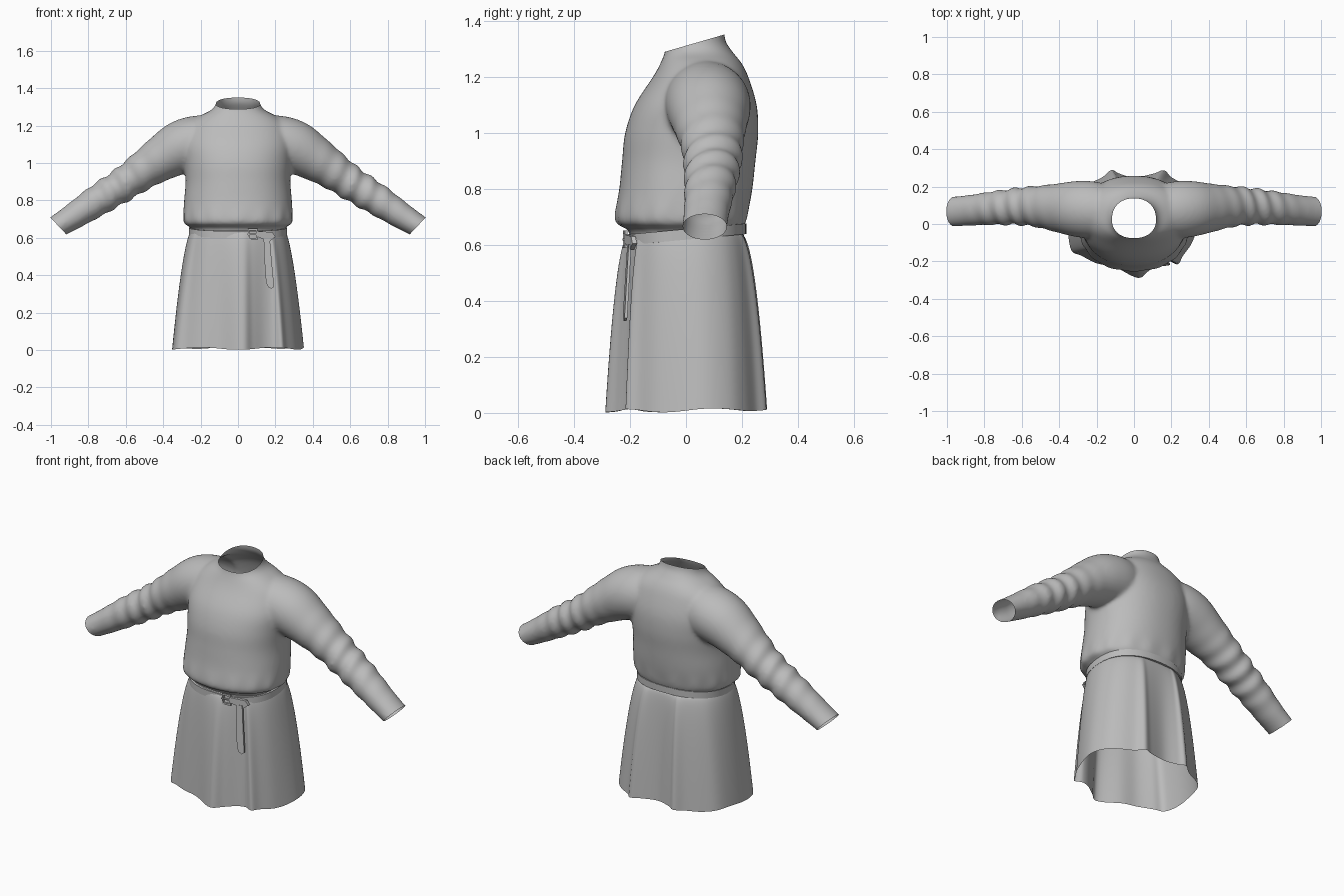
import bpy, bmesh, math
from mathutils import Vector

old = bpy.data.objects.get("Cube")
if old:
    bpy.data.objects.remove(old)

cloth = bpy.data.materials.new("grey_cloth")
cloth.use_nodes = True
cloth.diffuse_color = (0.5, 0.5, 0.5, 1)
cloth.node_tree.nodes["Principled BSDF"].inputs["Base Color"].default_value = (0.5, 0.5, 0.5, 1)


def finish(name, bm, angle=60):
    mesh = bpy.data.meshes.new(name)
    bm.to_mesh(mesh)
    bm.free()
    mesh.materials.append(cloth)
    obj = bpy.data.objects.new(name, mesh)
    bpy.context.collection.objects.link(obj)
    bpy.ops.object.select_all(action='DESELECT')
    obj.select_set(True)
    bpy.context.view_layer.objects.active = obj
    bpy.ops.object.shade_smooth_by_angle(angle=math.radians(angle))
    return obj


def spline(points, steps, closed=False):
    """Smooth curve through points of any dimension."""
    n = len(points)
    pick = (lambda i: points[i % n]) if closed else (lambda i: points[max(0, min(n - 1, i))])
    out = []
    for i in range(n if closed else n - 1):
        for s in range(steps):
            t = s / steps
            out.append([b + t / 2 * (c - a + t * (2 * a - 5 * b + 4 * c - d + t * (3 * (b - c) + d - a)))
                        for a, b, c, d in zip(pick(i - 1), pick(i), pick(i + 1), pick(i + 2))])
    if not closed:
        out.append(list(points[-1]))
    return out


def oval(angle, power=2.35):
    c, s = math.cos(angle), math.sin(angle)
    return (math.copysign(abs(c) ** (2 / power), c), math.copysign(abs(s) ** (2 / power), s))


def loft(bm, rings, caps=False, loop=False):
    rows = [[bm.verts.new(p) for p in ring] for ring in rings]
    faces = []
    for a, b in zip(rows, rows[1:] + rows[:1] if loop else rows[1:]):
        for i in range(len(a)):
            j = (i + 1) % len(a)
            faces.append(bm.faces.new((a[i], a[j], b[j], b[i])))
    if caps:
        faces += [bm.faces.new(rows[0]), bm.faces.new(rows[-1])]
    bmesh.ops.recalc_face_normals(bm, faces=faces)


ANGLES = [math.tau * i / 64 for i in range(64)]

# Torso: height, half width, front y, back y
body = bmesh.new()
torso = [(0.5, 0.24, -0.2, 0.2), (0.64, 0.245, -0.2, 0.2), (0.67, 0.28, -0.24, 0.21),
         (0.7, 0.292, -0.253, 0.22), (0.8, 0.288, -0.238, 0.237), (0.9, 0.28, -0.228, 0.248),
         (1.0, 0.285, -0.217, 0.258), (1.1, 0.29, -0.182, 0.252), (1.2, 0.26, -0.117, 0.222),
         (1.25, 0.205, -0.09, 0.197), (1.29, 0.135, -0.075, 0.165), (1.34, 0.114, -0.072, 0.138),
         (1.45, 0.114, -0.072, 0.138)]
rings = []
for z, w, front, back in spline(torso, 5):
    mid, depth = (front + back) / 2, (back - front) / 2
    rings.append([])
    for a in ANGLES:
        x, y = oval(a, 2.2)
        # Gathers just above the belt
        fold = 1 + 0.012 * math.sin(a * 15) * math.exp(-((z - 0.7) / 0.05) ** 2)
        rings[-1].append((w * x * fold, mid + depth * y * fold, z))
loft(body, rings, caps=True)

# Sleeves: x, height, y, radius across the arm, radius front to back
sleeve = [(0.08, 1.12, 0.07, 0.13, 0.12), (0.2, 1.11, 0.075, 0.145, 0.15), (0.3, 1.085, 0.08, 0.143, 0.15),
          (0.4, 1.03, 0.085, 0.123, 0.132), (0.5, 0.965, 0.092, 0.103, 0.113), (0.6, 0.895, 0.095, 0.091, 0.1),
          (0.75, 0.8, 0.085, 0.083, 0.09), (0.88, 0.715, 0.073, 0.07, 0.082), (0.96, 0.665, 0.067, 0.062, 0.08),
          (1.06, 0.6, 0.062, 0.06, 0.078)]
path = spline(sleeve, 10)
for side in (1, -1):
    rings = []
    for i, (x, z, y, r, depth) in enumerate(path):
        p, q = path[max(0, i - 1)], path[min(len(path) - 1, i + 1)]
        along = Vector((q[0] - p[0], 0, q[1] - p[1])).normalized()
        up = Vector((-along.z, 0, along.x))
        crease = 0.008 * math.exp(-((x - 0.64) / 0.14) ** 2)
        ring = []
        for a in ANGLES:
            k = 1 + crease / r * math.sin(x * 75 + 1.6 * math.sin(a + side) + side)
            p = Vector((x, y, z)) + k * (up * r * math.sin(a) + Vector((0, depth * math.cos(a), 0)))
            ring.append((p.x * side, p.y, p.z))
        rings.append(ring)
    loft(body, rings, caps=True)

# Fuse torso and sleeves into one soft garment
tunic = finish("tunic_top", body)
remesh = tunic.modifiers.new("fuse", 'REMESH')
remesh.mode = 'VOXEL'
remesh.voxel_size = 0.011
soften = tunic.modifiers.new("soften", 'SMOOTH')
soften.factor = 0.5
soften.iterations = 8
bpy.context.view_layer.update()
fused = bpy.data.meshes.new_from_object(tunic.evaluated_get(bpy.context.evaluated_depsgraph_get()))
bpy.data.objects.remove(tunic)

# Cut the neck, cuffs and waist open
cut = bmesh.new()
cut.from_mesh(fused)
bpy.data.meshes.remove(fused)
for point, normal in [((0, -0.07, 1.29), (0, -0.29, 1)), ((0, 0, 0.612), (0, 0, -1)),
                      ((0.96, 0, 0.663), (0.73, 0, -0.69)), ((-0.96, 0, 0.663), (-0.73, 0, -0.69))]:
    bmesh.ops.bisect_plane(cut, geom=cut.verts[:] + cut.edges[:] + cut.faces[:],
                           plane_co=point, plane_no=normal, clear_outer=True)
finish("tunic_top", cut, 80)

# Skirt: pleated hem outline drawn up into the waist
hem = [(0.02, -0.288), (0.08, -0.25), (0.14, -0.212), (0.19, -0.2), (0.235, -0.215), (0.262, -0.17),
       (0.31, -0.1), (0.345, 0), (0.35, 0.08), (0.32, 0.16), (0.27, 0.21), (0.2, 0.25), (0.16, 0.287),
       (0.1, 0.268), (0, 0.25), (-0.08, 0.27), (-0.12, 0.289), (-0.17, 0.25), (-0.25, 0.21), (-0.31, 0.16),
       (-0.34, 0.08), (-0.352, -0.03), (-0.335, -0.14), (-0.28, -0.17), (-0.2, -0.21), (-0.1, -0.232)]
outline = spline(hem, 6, closed=True)
TOP = 0.64
rings = []
for step in range(33):
    f = (step / 32) ** 1.4
    ring = []
    for hx, hy in outline:
        a = math.atan2(hy / 0.27, hx / 0.35)
        wx, wy = oval(a)
        bottom = 0.008 + 0.006 * math.sin(a * 5) + 0.02 * max(0, hy)
        tx, ty = f ** 0.6, f ** 0.45
        ring.append((0.248 * wx * (1 - tx) + hx * tx, 0.2 * wy * (1 - ty) + hy * ty, TOP + (bottom - TOP) * f))
    rings.append(ring)
skirt = bmesh.new()
loft(skirt, rings)
finish("skirt", skirt, 80)

# Belt: thin band, lower at the front
belt = bmesh.new()
rings = []
for grow, low in [(0, -0.02), (0.012, -0.02), (0.012, 0.018), (0, 0.018)]:
    ring = []
    for a in ANGLES:
        x, y = oval(a)
        ring.append(((0.25 + grow) * x, (0.203 + grow) * y, 0.638 + 0.02 * y + low))
    rings.append(ring)
loft(belt, rings, loop=True)
finish("belt", belt, 40)


def plate(name, corners, depth, thick=0.01):
    """Flat piece drawn in x and z, with depth giving its front y."""
    bm = bmesh.new()
    loft(bm, [[(x, depth(x, z) + back, z) for x, z in corners] for back in (0, thick)], caps=True)
    return finish(name, bm, 30)


def belt_front(x, z):
    return -0.222 + 0.9 * max(0, x) ** 2


# Buckle frame, prong and keeper
for name, x0, x1, z0, z1 in [("buckle_left_bar", 0.095, 0.104, 0.59, 0.648), ("buckle_right_bar", 0.054, 0.062, 0.59, 0.648),
                             ("buckle_top_bar", 0.054, 0.104, 0.64, 0.65), ("buckle_bottom_bar", 0.054, 0.104, 0.588, 0.598),
                             ("buckle_prong", 0.05, 0.1, 0.616, 0.622)]:
    plate(name, [(x0, z0), (x1, z0), (x1, z1), (x0, z1)], lambda x, z: belt_front(x, z) - 0.006)

# Looped strap end and hanging tail
plate("belt_loop", [(0.1, 0.606), (0.17, 0.582), (0.2, 0.605), (0.185, 0.63), (0.1, 0.636)],
      lambda x, z: belt_front(x, z) - 0.005, 0.016)
plate("belt_tail", [(0.137, 0.6), (0.14, 0.5), (0.15, 0.36), (0.162, 0.336), (0.18, 0.328), (0.192, 0.338),
                    (0.19, 0.37), (0.178, 0.5), (0.17, 0.6)],
      lambda x, z: -0.225 + 0.07 * (z - 0.33) + 0.15 * (x - 0.16))
